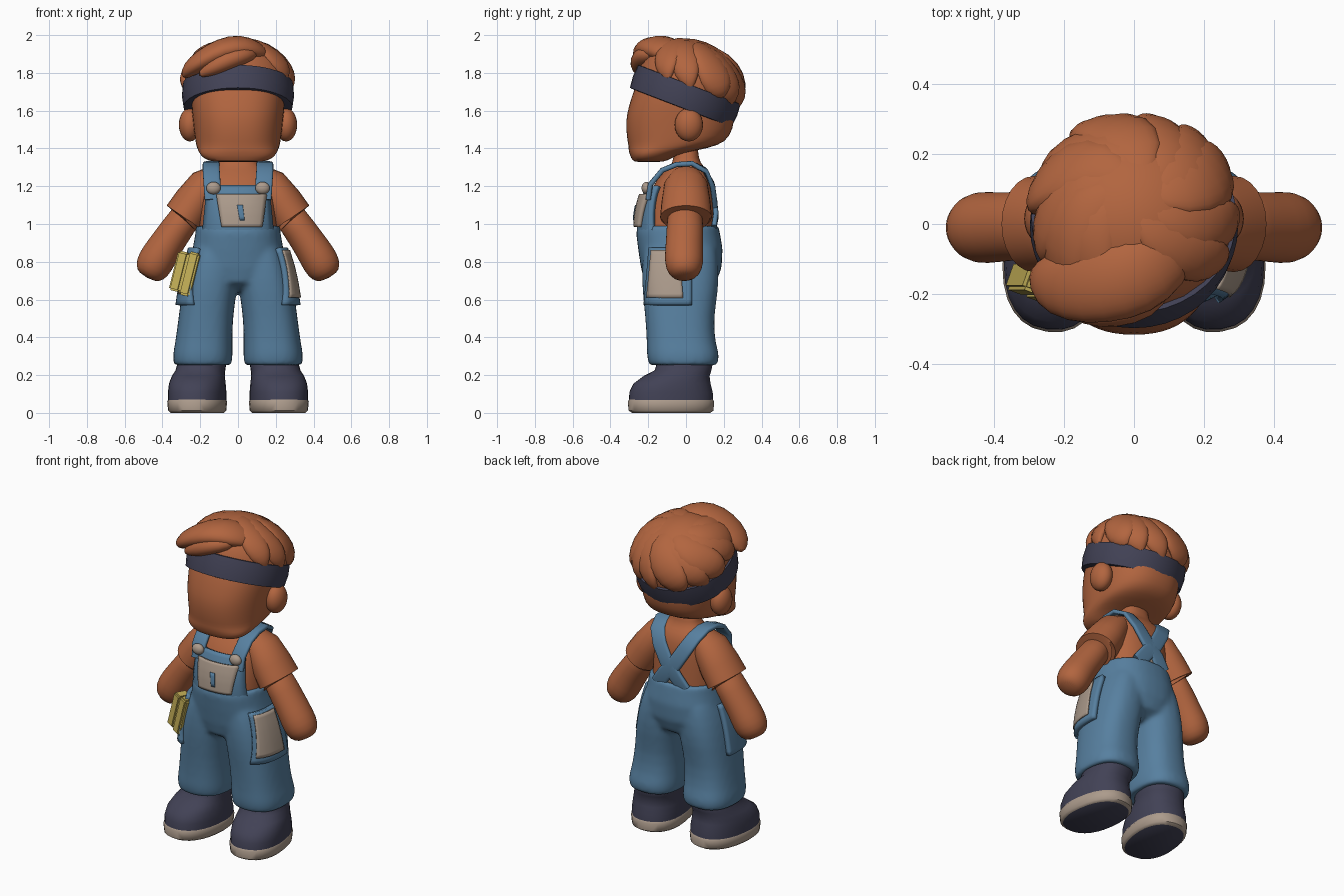
import bpy, bmesh, math, random
from mathutils import Vector, Matrix

if "Cube" in bpy.data.objects:
    bpy.data.objects.remove(bpy.data.objects["Cube"])

random.seed(4)


def material(name, rgb):
    m = bpy.data.materials.new(name)
    m.diffuse_color = (*rgb, 1)
    m.use_nodes = True
    m.node_tree.nodes["Principled BSDF"].inputs["Base Color"].default_value = m.diffuse_color
    return m


SKIN = material("warm brown", (0.445, 0.130, 0.050))
BLUE = material("denim blue", (0.095, 0.215, 0.350))
NAVY = material("dark navy", (0.054, 0.054, 0.092))
BEIGE = material("beige", (0.413, 0.328, 0.262))
YELLOW = material("yellow", (0.550, 0.430, 0.095))


def finish(name, bm, mat, mirror=False, sub=0, mtx=None):
    if mtx:
        bmesh.ops.transform(bm, matrix=mtx, verts=bm.verts)
    bmesh.ops.recalc_face_normals(bm, faces=bm.faces)
    me = bpy.data.meshes.new(name)
    bm.to_mesh(me)
    bm.free()
    me.materials.append(mat)
    for p in me.polygons:
        p.use_smooth = True
    me.set_sharp_from_angle(angle=math.radians(50))
    ob = bpy.data.objects.new(name, me)
    bpy.context.collection.objects.link(ob)
    if sub:
        s = ob.modifiers.new("smooth", 'SUBSURF')
        s.levels = s.render_levels = sub
    if mirror:
        ob.modifiers.new("mirror", 'MIRROR')
    return ob


def loft(name, rings, mat, p=2.0, n=24, **kw):
    """Skin rings given as (centre, u axis, v axis) with superellipse power p."""
    bm = bmesh.new()
    loops = []
    for c, u, v in rings:
        loop = []
        for i in range(n):
            a = 2 * math.pi * i / n
            ca, sa = math.cos(a), math.sin(a)
            ca = math.copysign(abs(ca) ** (2 / p), ca)
            sa = math.copysign(abs(sa) ** (2 / p), sa)
            loop.append(bm.verts.new(c + u * ca + v * sa))
        loops.append(loop)
    for a, b in zip(loops, loops[1:]):
        for i in range(n):
            j = (i + 1) % n
            bm.faces.new((a[i], a[j], b[j], b[i]))
    bm.faces.new(loops[0][::-1])
    bm.faces.new(loops[-1])
    return finish(name, bm, mat, **kw)


def stack(name, rows, mat, **kw):
    """Horizontal rings: rows of (cx, cy, z, rx, ry)."""
    return loft(name, [(Vector(r[:3]), Vector((r[3], 0, 0)), Vector((0, r[4], 0)))
                       for r in rows], mat, **kw)


def sweep(name, rows, mat, ref, **kw):
    """Rings across a path: rows of (x, y, z, half width along ref, half depth)."""
    pts = [Vector(r[:3]) for r in rows]
    rings = []
    for i, r in enumerate(rows):
        t = (pts[min(i + 1, len(pts) - 1)] - pts[max(i - 1, 0)]).normalized()
        u = Vector(ref)
        u = (u - t * u.dot(t)).normalized()
        rings.append((pts[i], u * r[3], t.cross(u) * r[4]))
    return loft(name, rings, mat, **kw)


def ball(name, loc, scale, mat, **kw):
    bm = bmesh.new()
    bmesh.ops.create_uvsphere(bm, u_segments=24, v_segments=14, radius=1)
    bmesh.ops.transform(bm, matrix=Matrix.LocRotScale(Vector(loc), None, Vector(scale)), verts=bm.verts)
    return finish(name, bm, mat, **kw)


def patch(name, axis, start, low, high, target, offset, thick, mat, mirror=False, n=12):
    """Cloth piece projected on a target; low and high are (min, max, z) edges."""
    bm = bmesh.new()
    grid = []
    for i in range(n + 1):
        t = i / n
        lo, hi, z = (low[k] + (high[k] - low[k]) * t for k in range(3))
        row = []
        for j in range(n + 1):
            s = lo + (hi - lo) * j / n
            row.append(bm.verts.new((s, start, z) if axis == 'y' else (start, s, z)))
        grid.append(row)
    for i in range(n):
        for j in range(n):
            bm.faces.new((grid[i][j], grid[i][j + 1], grid[i + 1][j + 1], grid[i + 1][j]))
    ob = finish(name, bm, mat)
    w = ob.modifiers.new("wrap", 'SHRINKWRAP')
    w.target, w.wrap_method, w.offset = target, 'PROJECT', offset
    w.use_project_x, w.use_project_y, w.use_project_z = axis == 'x', axis == 'y', False
    w.use_positive_direction, w.use_negative_direction = start < 0, start > 0
    s = ob.modifiers.new("thickness", 'SOLIDIFY')
    s.thickness, s.offset = thick, 0
    if mirror:
        ob.modifiers.new("mirror", 'MIRROR')
    return ob


# Head and ears
stack("head", [(0, -.20, 1.328, .10, .06), (0, -.19, 1.334, .165, .095), (0, -.175, 1.365, .20, .122),
               (0, -.125, 1.39, .212, .18), (0, -.065, 1.415, .222, .24), (0, -.04, 1.46, .23, .275),
               (0, -.03, 1.55, .24, .29), (0, -.025, 1.62, .247, .28), (0, -.015, 1.70, .25, .265),
               (0, 0, 1.80, .23, .24), (0, .02, 1.86, .12, .12)], SKIN, p=2.4, n=32, sub=1)
ball("ear", (.255, .015, 1.525), (.058, .075, .088), SKIN, mirror=True)

# Headband and hair share a frame tilted up at the front
tilt = Matrix.Translation((0, -.005, 1.678)) @ Matrix.Rotation(math.radians(-21), 4, 'X')
stack("headband", [(0, 0, -.066, .27, .275), (0, 0, -.064, .288, .288), (0, 0, 0, .297, .295),
                   (0, 0, .064, .292, .290), (0, 0, .066, .27, .27)], NAVY, n=40, mtx=tilt)
hair_frame = tilt @ Matrix.Translation((0, 0, .06))
ball("hair_cap", (0, 0, 0), (.283, .278, .245), SKIN, mtx=hair_frame)
for k in range(11):
    az0 = -40 + k * 28 + random.uniform(-7, 7)
    g, drop = random.uniform(.9, 1.25), random.uniform(-8, 2)
    rows = []
    for el, da, w, d in ((84, -40, .03, .008), (62, -22, .075, .03), (40, -6, .09, .036),
                         (20, 6, .085, .04), (6, 14, .062, .035), (drop, 20, .012, .012)):
        a, e = math.radians(az0 + da), math.radians(el)
        rows.append((.28 * math.cos(e) * math.cos(a), .278 * math.cos(e) * math.sin(a),
                     .230 * math.sin(e), w * g, d * g))
    a = math.radians(az0)
    sweep("hair_lock", rows, SKIN, (-math.sin(a), math.cos(a), 0), n=10, sub=1, mtx=hair_frame)

# Front curls swept to one side
sweep("front_curl", [(.14, -.03, 1.89, .06, .03), (.09, -.10, 1.92, .10, .055), (.01, -.14, 1.937, .125, .072),
                     (-.09, -.165, 1.918, .125, .07), (-.19, -.175, 1.865, .11, .06),
                     (-.26, -.16, 1.82, .08, .045), (-.29, -.14, 1.775, .02, .015)],
      SKIN, (0, 1, 0), n=14, sub=1)
sweep("lower_curl", [(.09, -.16, 1.90, .04, .03), (.03, -.22, 1.895, .06, .05), (-.06, -.24, 1.865, .06, .055),
                     (-.14, -.245, 1.825, .05, .045), (-.21, -.225, 1.785, .015, .015)],
      SKIN, (0, 1, 0), n=12, sub=1)

# Shirt with neck, sleeves and arms
shirt = stack("shirt", [(0, -.03, .82, .19, .17), (0, -.04, .90, .208, .187), (0, -.04, 1.0, .207, .187),
                        (0, -.035, 1.1, .203, .18), (0, -.02, 1.2, .198, .16), (0, 0, 1.27, .18, .125),
                        (0, .005, 1.31, .12, .085), (0, 0, 1.34, .085, .065), (0, 0, 1.44, .085, .065)],
              SKIN, p=2.4, n=32, sub=1)
sweep("sleeve", [(.11, 0, 1.26, .08, .06), (.165, 0, 1.21, .115, .095), (.23, 0, 1.115, .13, .11),
                 (.285, 0, 1.035, .137, .112), (.288, 0, 1.03, .125, .10), (.28, 0, 1.04, .10, .08)],
      SKIN, (0, 1, 0), mirror=True)
sweep("arm", [(.24, -.005, 1.09, .095, .085), (.33, -.005, .965, .098, .086), (.395, -.01, .87, .10, .093),
              (.44, -.01, .795, .105, .10), (.468, -.01, .74, .085, .085), (.482, -.01, .715, .045, .045)],
      SKIN, (0, 1, 0), mirror=True, sub=1)

# Overalls: legs and hips blended into one cloth surface
legs = stack("trouser_leg_helper", [(.187, -.015, .27, .12, .14), (.187, -.015, .242, .14, .165),
                                    (.187, -.015, .25, .155, .183), (.187, -.015, .31, .160, .195),
                                    (.182, -.025, .36, .152, .182), (.172, -.035, .5, .144, .180),
                                    (.152, -.03, .64, .146, .202), (.133, -.03, .77, .14, .205),
                                    (.11, -.03, .88, .125, .195), (.10, -.03, .94, .11, .17)],
             BLUE, p=2.5, n=28, sub=1, mirror=True)
legs.hide_render = True
trousers = stack("trousers", [(0, -.03, .65, .05, .12), (0, -.03, .69, .17, .19), (0, -.025, .77, .245, .214),
                              (0, -.03, .87, .24, .224), (0, -.042, .95, .226, .222),
                              (0, -.042, .99, .222, .215)], BLUE, p=2.4, n=32)
b = trousers.modifiers.new("join", 'BOOLEAN')
b.operation, b.object, b.solver, b.use_self = 'UNION', legs, 'EXACT', True
r = trousers.modifiers.new("cloth", 'REMESH')
r.mode, r.voxel_size, r.use_smooth_shade = 'VOXEL', .013, True
s = trousers.modifiers.new("blend", 'SMOOTH')
s.factor, s.iterations = .5, 10

# Bib and crossed straps
bib = patch("bib", 'y', -.6, (-.182, .182, .945), (-.158, .158, 1.2), shirt, .022, .025, BLUE)
sweep("strap", [(x, y, z, .045, .014) for x, y, z in (
    (.132, -.20, 1.13), (.137, -.188, 1.21), (.142, -.125, 1.285), (.142, -.05, 1.315), (.14, .03, 1.32),
    (.125, .10, 1.285), (.085, .138, 1.21), (.03, .152, 1.12), (-.04, .158, 1.04), (-.09, .145, .97))],
      BLUE, (1, 0, 0), p=4, n=16, mirror=True)
for side in (-1, 1):
    ball("strap_button", (side * .13, -.21, 1.19), (.038, .025, .033), BEIGE)

# Faded patches and pockets
chest = patch("chest_pocket", 'y', -.6, (-.085, .125, .985), (-.112, .148, 1.155), bib, .008, .025, BEIGE)
patch("pocket_notch", 'y', -.6, (.01, .035, 1.02), (-.005, .025, 1.10), chest, .003, .004, BLUE, n=4)
patch("back_patch", 'y', .6, (-.035, .035, .985), (-.008, .008, 1.05), shirt, .006, .006, BEIGE, n=4)
pocket = patch("side_pocket", 'x', .6, (-.212, .03, .57), (-.19, .03, .87), trousers, .010, .032, BLUE, mirror=True)
patch("side_patch", 'x', .6, (-.208, -.015, .61), (-.185, -.035, .86), pocket, .004, .008, BEIGE)
patch("left_patch", 'x', -.6, (-.205, -.13, .63), (-.19, -.12, .76), pocket, .004, .008, BEIGE, n=6)

# Yellow block tucked in the left pocket, made of two slabs
for dx, h in ((-.03, .215), (.03, .235)):
    bm = bmesh.new()
    bmesh.ops.create_cube(bm, size=1)
    bmesh.ops.transform(bm, matrix=Matrix.Diagonal((.062, .085, h, 1)), verts=bm.verts)
    bmesh.ops.bevel(bm, geom=bm.edges[:], offset=.01, segments=2, affect='EDGES')
    m = (Matrix.Translation((-.275, -.165, .74)) @ Matrix.Rotation(math.radians(14), 4, 'Y')
         @ Matrix.Rotation(math.radians(-20), 4, 'Z') @ Matrix.Translation((dx, 0, 0)))
    finish("yellow_slab", bm, YELLOW, mtx=m)

# Boots turned slightly outward
turn = Matrix.Translation((.205, 0, 0)) @ Matrix.Rotation(math.radians(8), 4, 'Z')
stack("boot_upper", [(0, -.08, .05, .15, .224), (0, -.08, .11, .151, .222), (0, -.075, .155, .147, .205),
                     (-.002, -.05, .195, .138, .175), (-.008, -.015, .225, .13, .15),
                     (-.014, -.005, .26, .128, .148), (-.014, -.005, .30, .12, .14)],
      NAVY, p=2.3, n=28, mtx=turn, mirror=True)
sole = stack("boot_sole", [(0, -.08, 0, .138, .208), (0, -.08, .012, .15, .226), (0, -.08, .06, .155, .23),
                           (0, -.08, .072, .148, .222)], BEIGE, p=2.3, n=28, mtx=turn, mirror=True)
sole.data.materials.append(NAVY)
for f in sole.data.polygons:
    if f.normal.z < -.9:
        f.material_index = 1
